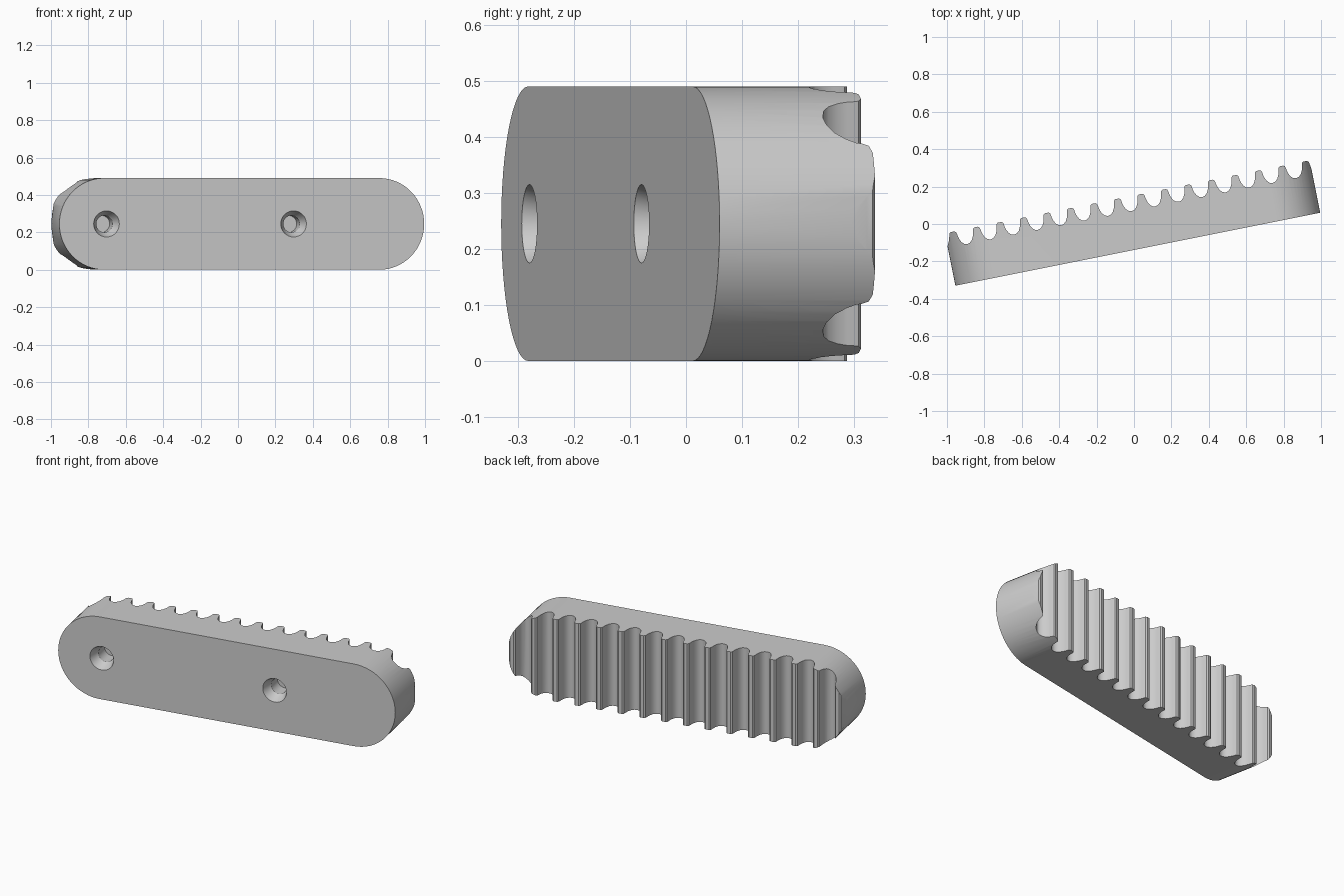
import bpy, bmesh, math
from mathutils import Matrix, Vector

if "Cube" in bpy.data.objects:
    bpy.data.objects.remove(bpy.data.objects["Cube"], do_unlink=True)

LENGTH, HEIGHT = 1.989, 0.49
R = HEIGHT / 2
PITCH, FIRST, TEETH = 0.1281, 0.042, 16
ANGLE = math.atan2(0.39, 1.95)

gray = bpy.data.materials.new("plain gray")
gray.use_nodes = True
gray.diffuse_color = (0.6, 0.6, 0.6, 1)
gray.node_tree.nodes["Principled BSDF"].inputs["Base Color"].default_value = (0.6, 0.6, 0.6, 1)


def prism(name, points, direction):
    """Extrude a closed outline along a direction."""
    bm = bmesh.new()
    face = bm.faces.new([bm.verts.new(p) for p in points])
    top = bmesh.ops.extrude_face_region(bm, geom=[face])["geom"]
    bmesh.ops.translate(bm, vec=Vector(direction),
                        verts=[v for v in top if isinstance(v, bmesh.types.BMVert)])
    bmesh.ops.recalc_face_normals(bm, faces=bm.faces)
    return finish(name, bm)


def finish(name, bm):
    mesh = bpy.data.meshes.new(name)
    bm.to_mesh(mesh)
    bm.free()
    mesh.materials.append(gray)
    obj = bpy.data.objects.new(name, mesh)
    bpy.context.collection.objects.link(obj)
    return obj


def cut(target, tool, operation):
    """Apply a boolean, then discard the tool."""
    mod = target.modifiers.new("cut", "BOOLEAN")
    mod.operation, mod.object, mod.solver = operation, tool, "EXACT"
    bpy.context.view_layer.objects.active = target
    bpy.ops.object.modifier_apply(modifier=mod.name)
    bpy.data.objects.remove(tool, do_unlink=True)


# Round-ended bar
outline = []
for cx, start in ((LENGTH - R, -90), (R, 90)):
    for i in range(33):
        t = math.radians(start + i * 180 / 32)
        outline.append((cx + R * math.cos(t), 0, R + R * math.sin(t)))
bar = prism("toothed_bar", outline, (0, 0.4, 0))

# Row of rounded teeth with scooped gaps, as one profile seen from above
tooth = [(-0.021, 0.268), (-0.018, 0.280), (-0.010, 0.286),
         (0.010, 0.286), (0.018, 0.280), (0.021, 0.268)]
gap = [(0.022, 0.258), (0.027, 0.240), (0.036, 0.222), (0.049, 0.210), (0.064, 0.206),
       (0.079, 0.210), (0.092, 0.222), (0.101, 0.240), (0.106, 0.258)]
profile = [(-0.1, -0.1), (-0.1, 0.215), (0, 0.215), (0.012, 0.24)]
for k in range(TEETH):
    base = FIRST + k * PITCH
    profile += [(base + u, v) for u, v in tooth + (gap if k < TEETH - 1 else [])]
profile += [(LENGTH, 0.24), (LENGTH + 0.1, 0.24), (LENGTH + 0.1, -0.1)]
teeth = prism("teeth_cutter", [(u, v, -0.1) for u, v in profile], (0, 0, HEIGHT + 0.2))
cut(bar, teeth, "INTERSECT")

# Two countersunk blind screw holes in the front
for u in (0.257, 1.277):
    rings = [(0.074, -0.01), (0.052, 0.045), (0.045, 0.055), (0.045, 0.14)]
    bm = bmesh.new()
    loops = []
    for r, depth in rings:
        loops.append([bm.verts.new((u + r * math.cos(a), depth, R + r * math.sin(a)))
                      for a in (i * math.tau / 32 for i in range(32))])
    for a, b in zip(loops, loops[1:]):
        for i in range(32):
            j = (i + 1) % 32
            bm.faces.new((a[i], a[j], b[j], b[i]))
    bm.faces.new(loops[0])
    bm.faces.new(loops[-1])
    bmesh.ops.recalc_face_normals(bm, faces=bm.faces)
    cut(bar, finish("hole_cutter", bm), "DIFFERENCE")

# Turn the bar to its resting angle
bar.data.transform(Matrix.Translation((-0.955, -0.33, 0)) @ Matrix.Rotation(ANGLE, 4, "Z"))
bpy.ops.object.select_all(action="DESELECT")
bar.select_set(True)
bpy.context.view_layer.objects.active = bar
bpy.ops.object.shade_smooth_by_angle(angle=math.radians(30))
